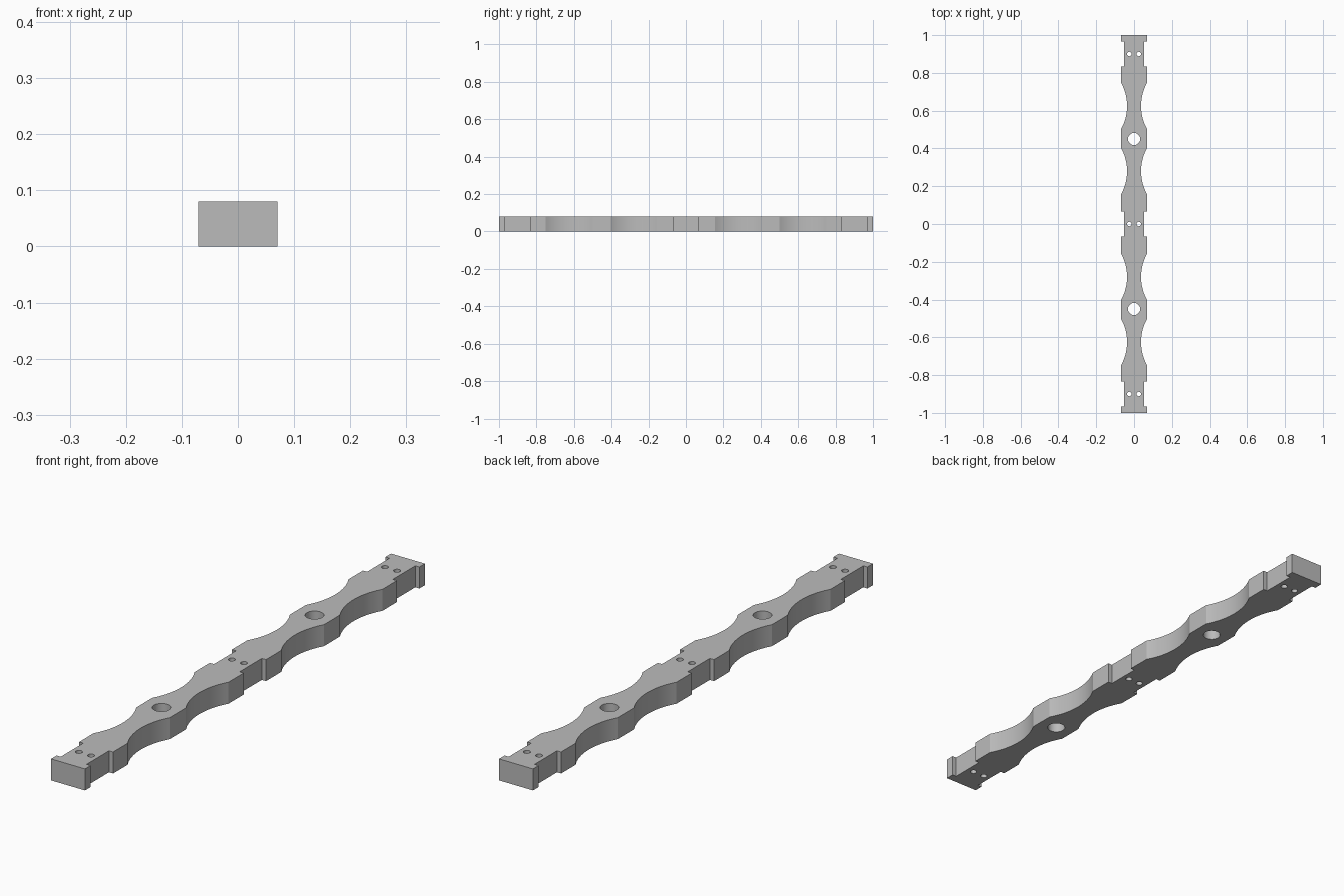
import bpy, bmesh, math
from mathutils import Vector

cube = bpy.data.objects.get("Cube")
if cube:
    bpy.data.objects.remove(cube, do_unlink=True)

HALF_WIDTH, NOTCH, WAIST, HEIGHT = 0.07, 0.053, 0.037, 0.08

grey = bpy.data.materials.new("plain grey")
grey.use_nodes = True
colour = (0.5, 0.5, 0.5, 1)
grey.diffuse_color = colour
grey.node_tree.nodes["Principled BSDF"].inputs["Base Color"].default_value = colour


def scallop(y0, y1, steps=20):
    """Concave arc cut into the side between two heights of the bar."""
    half, depth = (y1 - y0) / 2, HALF_WIDTH - WAIST
    radius = (half ** 2 + depth ** 2) / (2 * depth)
    sweep = math.asin(half / radius)
    points = []
    for i in range(steps + 1):
        a = sweep * (2 * i / steps - 1)
        points.append((WAIST + radius * (1 - math.cos(a)),
                       (y0 + y1) / 2 + radius * math.sin(a)))
    return points


def circle(x, y, radius, sides):
    return [(x + radius * math.cos(math.tau * i / sides),
             y + radius * math.sin(math.tau * i / sides)) for i in range(sides)]


def add_loop(bm, points):
    verts = [bm.verts.new((x, y, 0)) for x, y in points]
    return [bm.edges.new((v, verts[i - 1])) for i, v in enumerate(verts)]


# One quarter of the outline, from the middle notch to the end, then mirrored
quarter = [(NOTCH, 0.065), (HALF_WIDTH, 0.065)]
quarter += scallop(0.155, 0.405) + scallop(0.5, 0.75)
quarter += [(HALF_WIDTH, 0.835), (NOTCH, 0.835), (NOTCH, 0.967),
            (HALF_WIDTH, 0.967), (HALF_WIDTH, 1)]
side = [(x, -y) for x, y in reversed(quarter)] + quarter
outline = side + [(-x, y) for x, y in reversed(side)]

# Outline plus large bores and paired screw holes
bm = bmesh.new()
edges = add_loop(bm, outline)
for y in (-0.45, 0.45):
    edges += add_loop(bm, circle(0, y, 0.032, 40))
for y in (-0.9, 0, 0.9):
    for x in (-0.025, 0.025):
        edges += add_loop(bm, circle(x, y, 0.012, 20))

# Fill the face around the holes and extrude it to the bar's thickness
bmesh.ops.triangle_fill(bm, edges=edges, use_beauty=True, normal=Vector((0, 0, 1)))
result = bmesh.ops.extrude_face_region(bm, geom=bm.faces[:], use_keep_orig=True)
top = [g for g in result["geom"] if isinstance(g, bmesh.types.BMVert)]
bmesh.ops.translate(bm, verts=top, vec=(0, 0, HEIGHT))
bmesh.ops.recalc_face_normals(bm, faces=bm.faces[:])

mesh = bpy.data.meshes.new("scalloped_bar")
bm.to_mesh(mesh)
bm.free()
mesh.materials.append(grey)
bar = bpy.data.objects.new("scalloped_bar", mesh)
bpy.context.collection.objects.link(bar)

# Smooth the arcs and bores, keep the corners sharp
bpy.ops.object.select_all(action="DESELECT")
bar.select_set(True)
bpy.context.view_layer.objects.active = bar
bpy.ops.object.shade_smooth_by_angle(angle=math.radians(25))
